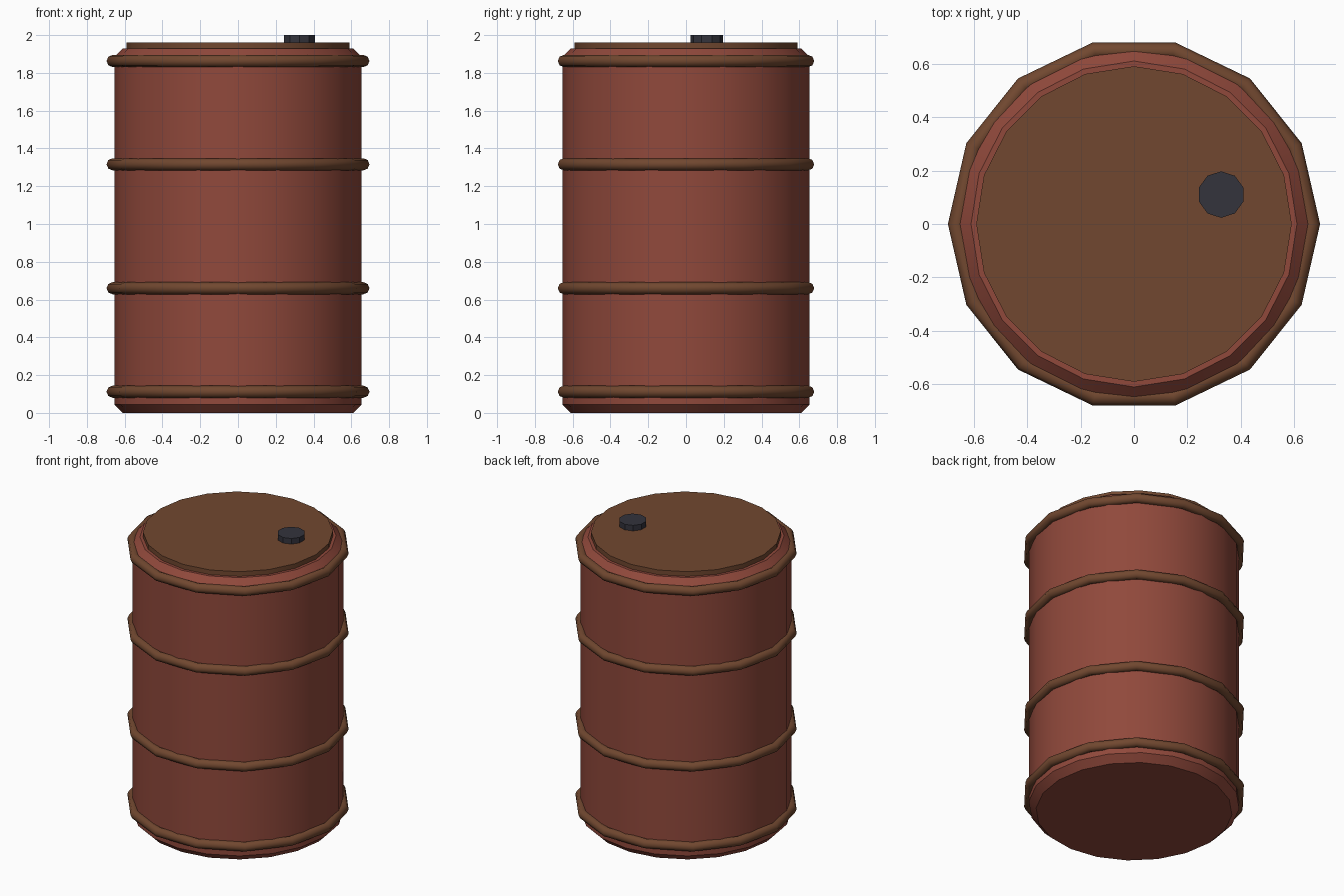
import bpy, math

if "Cube" in bpy.data.objects:
    bpy.data.objects.remove(bpy.data.objects["Cube"])


def material(name, rgb):
    m = bpy.data.materials.new(name)
    m.diffuse_color = (*rgb, 1.0)
    m.use_nodes = True
    m.node_tree.nodes["Principled BSDF"].inputs["Base Color"].default_value = m.diffuse_color
    return m


red = material("rust_red", (0.28, 0.066, 0.044))
brown = material("rust_brown", (0.165, 0.064, 0.029))
dark = material("dark_grey", (0.033, 0.033, 0.045))


def finish(name, mat, angle):
    ob = bpy.context.object
    ob.name = name
    ob.data.materials.append(mat)
    if angle:
        bpy.ops.object.shade_smooth_by_angle(angle=math.radians(angle))
    return ob


def cylinder(name, mat, sides, r, z0, z1, x=0, y=0, angle=30):
    bpy.ops.mesh.primitive_cylinder_add(vertices=sides, radius=r, depth=z1 - z0,
                                        location=(x, y, (z0 + z1) / 2))
    return finish(name, mat, angle)


# drum body with chamfered rims
body = cylinder("drum_body", red, 20, 0.655, 0, 1.93)
bevel = body.modifiers.new("rim_chamfer", 'BEVEL')
bevel.width = 0.045
bevel.segments = 1
bevel.limit_method = 'ANGLE'
bevel.angle_limit = math.radians(40)
bpy.ops.object.modifier_apply(modifier=bevel.name)
bpy.ops.object.shade_smooth_by_angle(angle=math.radians(30))

# four hoops
for i, z in enumerate((0.112, 0.66, 1.316, 1.863)):
    bpy.ops.mesh.primitive_torus_add(major_segments=14, minor_segments=8,
                                     major_radius=0.664, minor_radius=0.032,
                                     location=(0, 0, z))
    finish(f"hoop_{i + 1}", brown, 60)

# lid and filler cap
cylinder("lid", brown, 20, 0.59, 1.92, 1.962)
cylinder("filler_cap", dark, 10, 0.087, 1.94, 2.0, 0.326, 0.11, angle=0)
